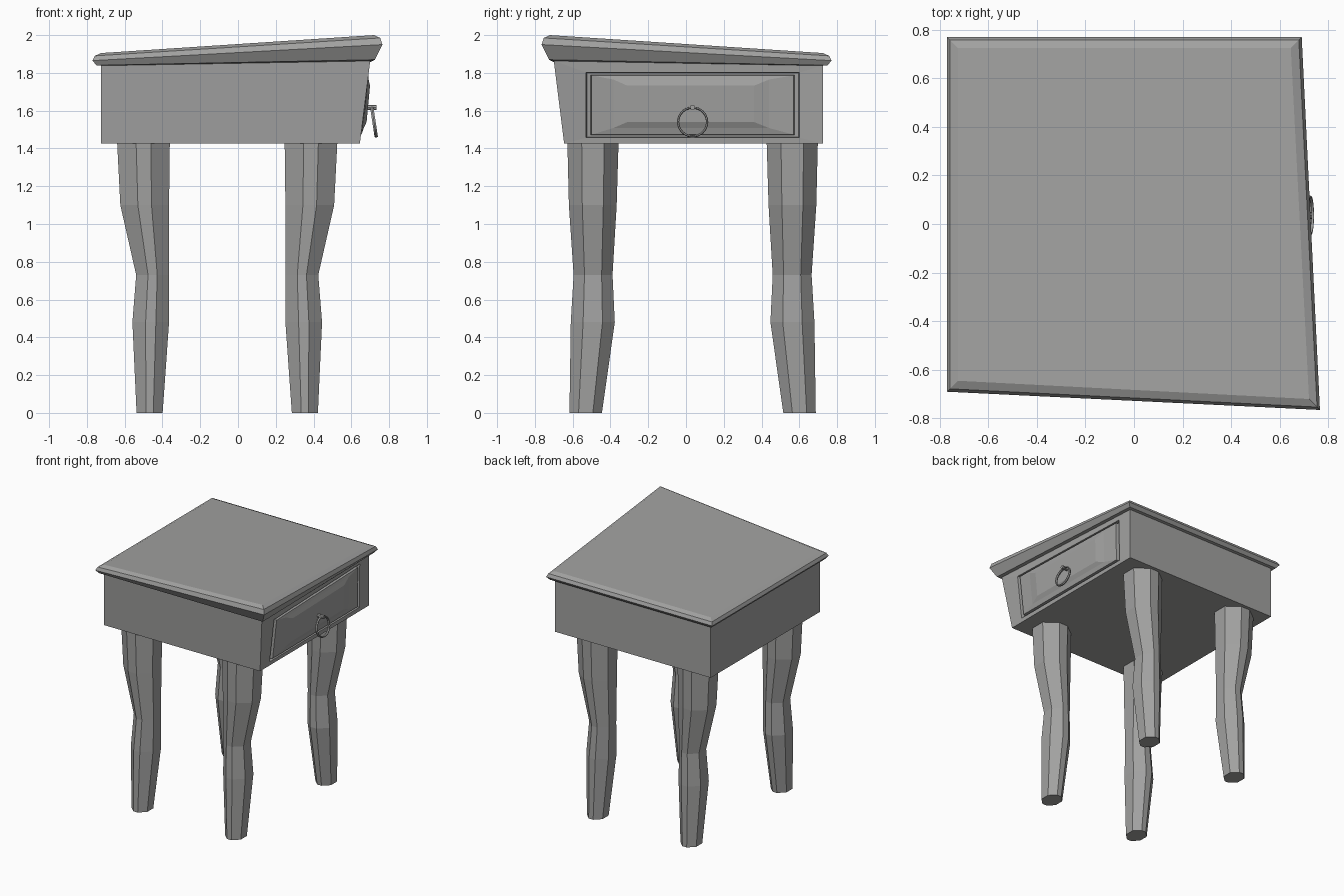
import bpy, bmesh, math

cube = bpy.data.objects.get("Cube")
if cube:
    bpy.data.objects.remove(cube, do_unlink=True)

grey = bpy.data.materials.new("stone_grey")
grey.use_nodes = True
colour = (0.36, 0.36, 0.355, 1)
grey.diffuse_color = colour
grey.node_tree.nodes["Principled BSDF"].inputs["Base Color"].default_value = colour


def loft(name, rings, cap_start=True, cap_end=True):
    """Bridge closed rings of points in order and cap the chosen ends."""
    bm = bmesh.new()
    loops = [[bm.verts.new(p) for p in ring] for ring in rings]
    for a, b in zip(loops, loops[1:]):
        for i in range(len(a)):
            j = (i + 1) % len(a)
            bm.faces.new((a[i], a[j], b[j], b[i]))
    if cap_start:
        bm.faces.new(loops[0][::-1])
    if cap_end:
        bm.faces.new(loops[-1])
    return finish(name, bm)


def finish(name, bm):
    bmesh.ops.recalc_face_normals(bm, faces=bm.faces)
    mesh = bpy.data.meshes.new(name)
    bm.to_mesh(mesh)
    bm.free()
    mesh.materials.append(grey)
    obj = bpy.data.objects.new(name, mesh)
    bpy.context.collection.objects.link(obj)
    return obj


def square(inset, z, push=0.0, lift=0.0):
    """Square outline whose front corner on the drawer side is pulled out and up."""
    x0, x1, y0, y1 = -0.77 + inset, 0.69 - inset, -0.69 + inset, 0.77 - inset
    return [(x0, y0, z), (x1 + push, y0 - push, z + lift), (x1, y1, z), (x0, y1, z)]


# Tabletop with moulded edge, warped up at one corner
loft("tabletop", [
    square(0.045, 1.838, 0.055, 0.025),
    square(0.02, 1.84, 0.055, 0.03),
    square(0, 1.865, 0.075, 0.085),
    square(0.012, 1.89, 0.075, 0.095),
    square(0.045, 1.905, 0.075, 0.095),
])

# Body and its drawer front, built as stepped rings on the +x side
BOTTOM, TOP = 1.425, 1.84
low, high = square(0.045, BOTTOM), square(0.045, TOP, 0.055, 0.025)


def on_face(y, z, depth):
    """Point on the leaning drawer side, moved outward by depth."""
    along, up = (0.725 - y) / 1.37, (z - BOTTOM) / 0.44
    return (0.645 + 0.055 * along * up + depth, y, z)


def face_ring(y0, y1, z0, z1, depth):
    return [on_face(y, z, depth) for y, z in ((y0, z0), (y1, z0), (y1, z1), (y0, z1))]


loft("body", [
    [low[0], low[3], high[3], high[0]],
    [low[1], low[2], high[2], high[1]],
    face_ring(-0.53, 0.6, 1.457, 1.802, 0),
    face_ring(-0.525, 0.595, 1.46, 1.8, -0.025),
    face_ring(-0.505, 0.575, 1.47, 1.79, -0.025),
    face_ring(-0.5, 0.57, 1.473, 1.787, 0.004),
    face_ring(-0.385, 0.44, 1.508, 1.765, 0.012),
    face_ring(-0.31, 0.36, 1.54, 1.732, 0.025),
])

# Curved octagonal legs: height, inner and outer x, inner and outer y from the leg centre
LEG = [
    (0.0, 0.342, 0.48, 0.48, 0.652),
    (0.48, 0.308, 0.502, 0.412, 0.645),
    (0.73, 0.308, 0.482, 0.424, 0.63),
    (1.1, 0.308, 0.566, 0.402, 0.655),
    (BOTTOM + 0.01, 0.304, 0.583, 0.392, 0.663),
]


def octagon(z, xi, xo, yi, yo, sx, sy):
    steps = [(0.36, 0), (0.64, 0), (1, 0.28), (1, 0.72),
             (0.64, 1), (0.36, 1), (0, 0.72), (0, 0.28)]
    return [(-0.057 + sx * (xi + u * (xo - xi)), 0.035 + sy * (yi + v * (yo - yi)), z)
            for u, v in steps]


for sx, side in ((-1, "right"), (1, "left")):
    for sy, end in ((-1, "front"), (1, "back")):
        loft(f"{end}_{side}_leg", [octagon(*row, sx, sy) for row in LEG])

# Handle stud, set into the drawer front
bpy.ops.mesh.primitive_cylinder_add(vertices=8, radius=0.014, depth=0.08,
                                    location=(0.692, 0.035, 1.617),
                                    rotation=(0, math.pi / 2, 0))
stud = bpy.context.object
stud.name = "handle_stud"
stud.data.materials.append(grey)

# Hanging ring pull, leaning outward at the bottom
bpy.ops.mesh.primitive_torus_add(major_segments=24, minor_segments=6,
                                 major_radius=0.077, minor_radius=0.006,
                                 location=(0.72, 0.035, 1.54),
                                 rotation=(0, math.pi / 2 - 0.15, 0))
ring = bpy.context.object
ring.name = "ring_pull"
ring.scale.z = 1.7
ring.data.materials.append(grey)
